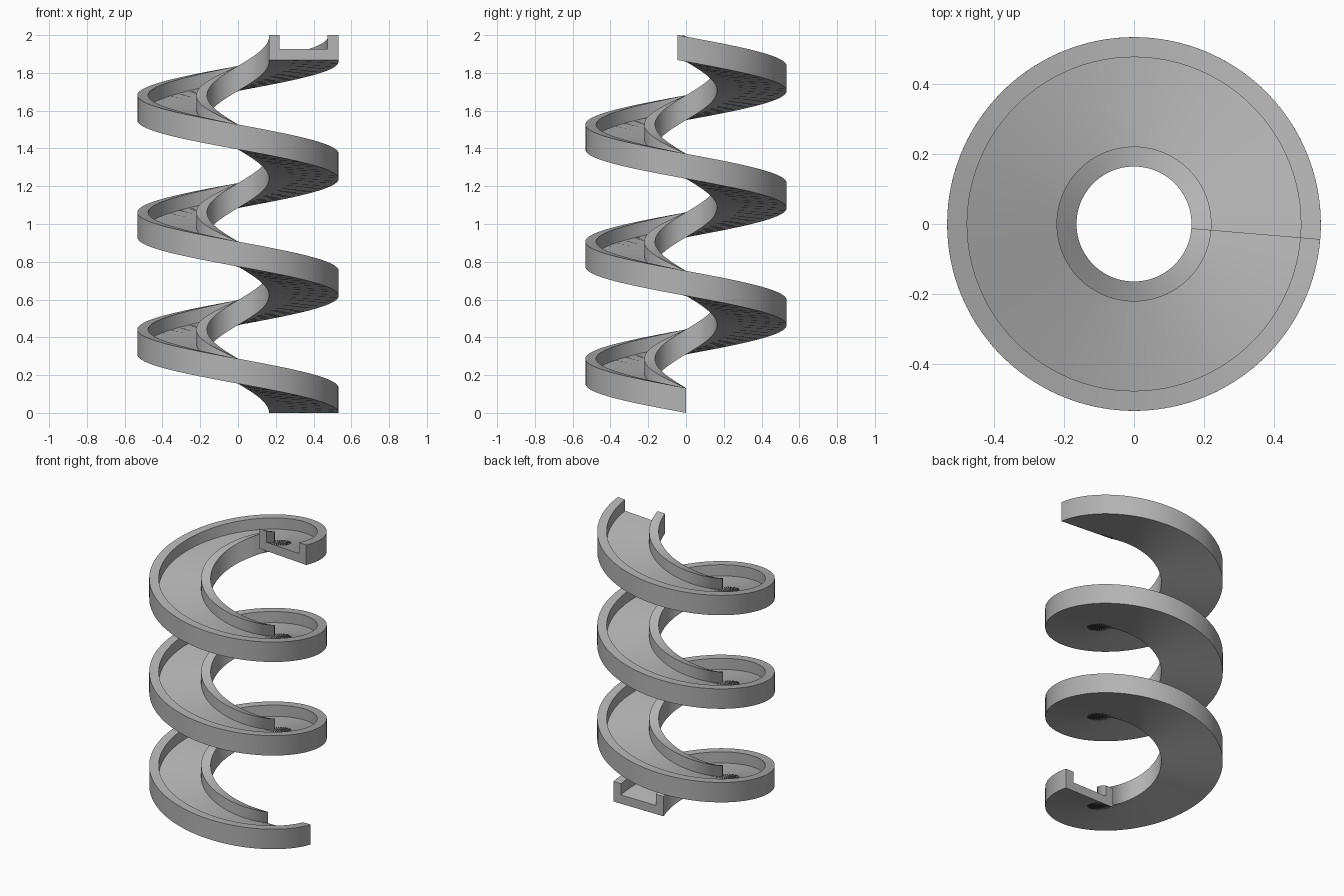
import bpy
import bmesh
from math import cos, sin, radians

cube = bpy.data.objects.get("Cube")
if cube:
    bpy.data.objects.remove(cube, do_unlink=True)

# Channel dimensions
R_IN, R_OUT, WALL = 0.164, 0.533, 0.057
HEIGHT, FLOOR = 0.132, 0.058
SWEEP = radians(3 * 360 + 4.8)
RISE = 2.0 - HEIGHT
STEPS = 3 * 96

# U-shaped cross-section as (radius, height)
profile = [
    (R_IN, 0), (R_OUT, 0), (R_OUT, HEIGHT), (R_OUT - WALL, HEIGHT),
    (R_OUT - WALL, FLOOR), (R_IN + WALL, FLOOR), (R_IN + WALL, HEIGHT), (R_IN, HEIGHT),
]

# Sweep the section clockwise up the helix
bm = bmesh.new()
rings = []
for i in range(STEPS + 1):
    t = i / STEPS
    a = -SWEEP * t
    rings.append([bm.verts.new((r * cos(a), r * sin(a), h + RISE * t)) for r, h in profile])

for low, high in zip(rings, rings[1:]):
    for k in range(len(profile)):
        n = (k + 1) % len(profile)
        bm.faces.new((low[k], low[n], high[n], high[k]))

# Close both ends
bm.faces.new(rings[0])
bm.faces.new(rings[-1])
bmesh.ops.recalc_face_normals(bm, faces=bm.faces)

mesh = bpy.data.meshes.new("spiral_chute")
bm.to_mesh(mesh)
bm.free()
chute = bpy.data.objects.new("spiral_chute", mesh)
bpy.context.collection.objects.link(chute)

# Plain grey material
grey = bpy.data.materials.new("plain grey")
grey.use_nodes = True
color = (0.45, 0.45, 0.45, 1)
grey.diffuse_color = color
grey.node_tree.nodes["Principled BSDF"].inputs["Base Color"].default_value = color
mesh.materials.append(grey)

# Smooth curved surfaces, sharp corners
bpy.ops.object.select_all(action="DESELECT")
chute.select_set(True)
bpy.context.view_layer.objects.active = chute
bpy.ops.object.shade_smooth_by_angle(angle=radians(30))
